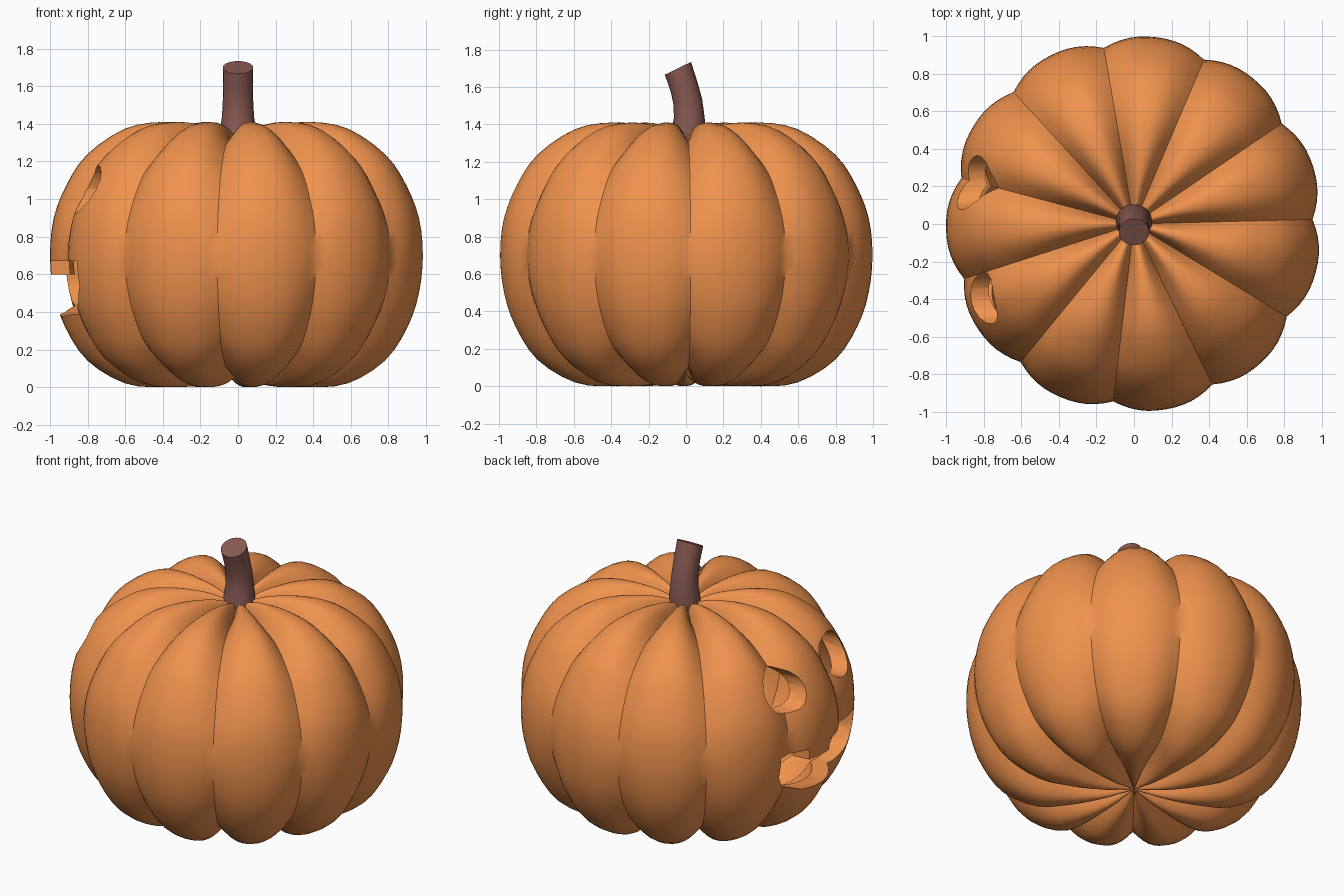
import bpy, bmesh, math
from mathutils import Vector, Matrix

if "Cube" in bpy.data.objects:
    bpy.data.objects.remove(bpy.data.objects["Cube"])

LOBES, SEG = 11, 132
GROOVE_ANGLE = math.radians(1.5)
FACE_TURN = math.radians(6)


def material(name, rgb):
    m = bpy.data.materials.new(name)
    m.diffuse_color = (*rgb, 1)
    m.use_nodes = True
    m.node_tree.nodes["Principled BSDF"].inputs["Base Color"].default_value = m.diffuse_color
    return m


def new_object(name, bm, mat=None):
    me = bpy.data.meshes.new(name)
    bm.to_mesh(me)
    bm.free()
    ob = bpy.data.objects.new(name, me)
    bpy.context.collection.objects.link(ob)
    if mat:
        me.materials.append(mat)
    return ob


def activate(ob):
    bpy.ops.object.select_all(action='DESELECT')
    ob.select_set(True)
    bpy.context.view_layer.objects.active = ob


def smooth(ob, angle):
    activate(ob)
    bpy.ops.object.shade_smooth_by_angle(angle=math.radians(angle))


def spline(pts, steps):
    # Catmull-Rom curve through the points
    p = [Vector(q) for q in pts]
    p = [2 * p[0] - p[1]] + p + [2 * p[-1] - p[-2]]
    out = []
    for i in range(1, len(p) - 2):
        a, b, c, d = p[i - 1:i + 3]
        for k in range(steps):
            t = k / steps
            out.append(0.5 * (2 * b + (c - a) * t + (2 * a - 5 * b + 4 * c - d) * t * t
                              + (3 * b - a - 3 * c + d) * t ** 3))
    return out + [p[-2]]


orange = material("orange_skin", (0.87, 0.29, 0.075))
brown = material("stem_brown", (0.25, 0.1, 0.085))

# Ridge profile (radius, height) from bottom dimple to top dimple
profile = spline([(0, .06), (.07, .045), (.2, .015), (.4, 0), (.6, .02), (.8, .14),
                  (.92, .32), (.98, .5), (1, .7), (.98, .9), (.91, 1.08), (.8, 1.24),
                  (.6, 1.375), (.4, 1.41), (.2, 1.39), (.08, 1.35), (0, 1.33)], 3)


def add_shell(bm, scale, inward):
    def put(r, z, a):
        return bm.verts.new((r * scale * math.cos(a), r * scale * math.sin(a),
                             .7 + (z - .7) * scale))

    def face(*vs):
        bm.faces.new(vs[::-1] if inward else vs)

    rings = []
    for i in range(1, len(profile) - 1):
        r, z = profile[i]
        t = (profile[i + 1] - profile[i - 1]).normalized()
        n = Vector((t.y, -t.x))
        depth = (.05 + .05 * abs(n.y)) * min(1, r / .2)
        ring = []
        for j in range(SEG):
            a = GROOVE_ANGLE + math.tau * j / SEG
            d = depth * (1 - abs(math.sin(math.pi * LOBES * j / SEG))) ** 1.3
            ring.append(put(max(r - n.x * d, .005), z - n.y * d, a))
        rings.append(ring)
    low, high = put(0, profile[0].y, 0), put(0, profile[-1].y, 0)
    for j in range(SEG):
        k = (j + 1) % SEG
        face(low, rings[0][k], rings[0][j])
        face(high, rings[-1][j], rings[-1][k])
        for a, b in zip(rings, rings[1:]):
            face(a[j], a[k], b[k], b[j])


# Hollow ribbed body
bm = bmesh.new()
add_shell(bm, 1, False)
add_shell(bm, .9, True)
body = new_object("pumpkin_body", bm, orange)


def cut(name, outline):
    # Prism through the carved side, outline given as (sideways, height)
    bm = bmesh.new()
    f = bm.faces.new([bm.verts.new((-1.3, u, z)) for u, z in outline])
    ext = bmesh.ops.extrude_face_region(bm, geom=[f])
    bmesh.ops.translate(bm, vec=(.85, 0, 0),
                        verts=[v for v in ext['geom'] if isinstance(v, bmesh.types.BMVert)])
    bmesh.ops.recalc_face_normals(bm, faces=bm.faces)
    bm.transform(Matrix.Rotation(FACE_TURN, 4, 'Z'))
    cutter = new_object(name, bm, orange)
    cutter.hide_render = True
    mod = body.modifiers.new(name, 'BOOLEAN')
    mod.operation, mod.solver, mod.object = 'DIFFERENCE', 'EXACT', cutter
    activate(body)
    bpy.ops.object.modifier_apply(modifier=mod.name)
    bpy.data.objects.remove(cutter)


# Eyes
for side in (-1, 1):
    cut("eye_cutter", [(side * .31 + .14 * math.cos(math.tau * k / 16),
                        1.05 + .13 * math.sin(math.tau * k / 16)) for k in range(16)])

# Mouth with one upper tooth
cut("mouth_cutter", [(.42, .67), (.22, .67), (.22, .6), (.04, .6), (.04, .67), (-.42, .67),
                     (-.42, .54), (-.36, .45), (-.22, .395), (0, .375), (.22, .395),
                     (.36, .45), (.42, .54)])
smooth(body, 40)

# Bent stem: rings (y, z, radius, tilt in degrees)
bm = bmesh.new()
rings = []
for y, z, r, tilt in [(.01, 1.31, .095, 0), (.015, 1.38, .09, 0), (.017, 1.44, .082, 3),
                      (.01, 1.52, .078, 11), (-.01, 1.6, .076, 19), (-.043, 1.7, .078, 26)]:
    rot = Matrix.Rotation(math.radians(tilt), 3, 'X')
    rings.append([bm.verts.new(Vector((0, y, z)) + rot @ Vector(
        (r * 1.04 * math.cos(math.tau * k / 20), r * math.sin(math.tau * k / 20), 0)))
        for k in range(20)])
for a, b in zip(rings, rings[1:]):
    for k in range(20):
        m = (k + 1) % 20
        bm.faces.new((a[k], a[m], b[m], b[k]))
bm.faces.new(rings[0][::-1])
bm.faces.new(rings[-1])
smooth(new_object("stem", bm, brown), 40)
